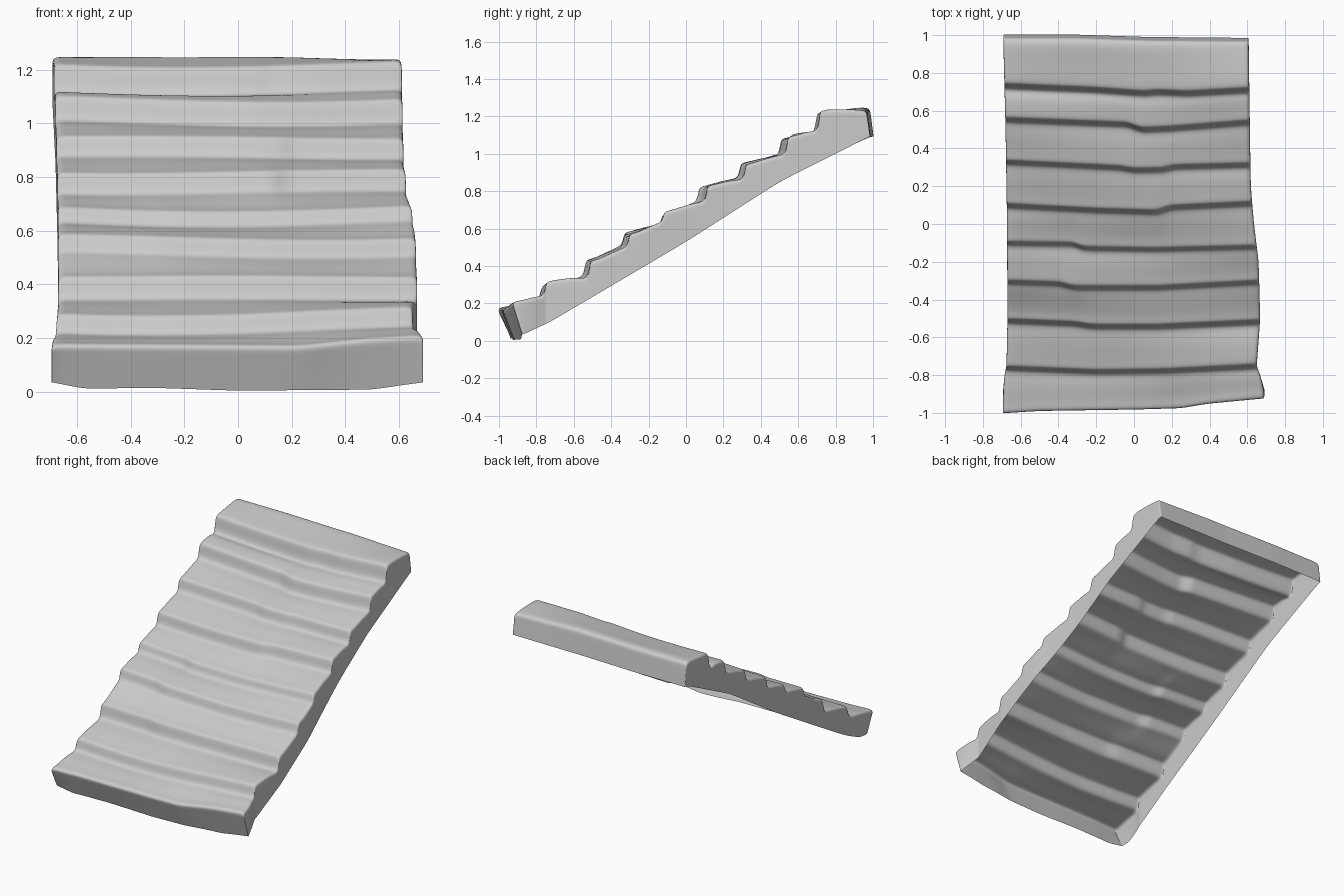
import bpy, bmesh, math

if "Cube" in bpy.data.objects:
    bpy.data.objects.remove(bpy.data.objects["Cube"])

def interp(pts, t):
    """Piecewise linear lookup in a list of (t, value) pairs."""
    if t <= pts[0][0]:
        return pts[0][1]
    for (a, va), (b, vb) in zip(pts, pts[1:]):
        if t <= b:
            return va + (vb - va) * (t - a) / (b - a)
    return pts[-1][1]

# Outline of the flight seen from above, and the sloping lower edge
LEFT = [(-1, -.695), (-.82, -.69), (-.75, -.675), (-.5, -.67), (0, -.672), (.5, -.68), (.97, -.692)]
RIGHT = [(-.95, .692), (-.85, .685), (-.75, .65), (-.5, .668), (-.2, .66), (0, .635), (.2, .618), (.97, .607)]
BASE = [(-.93, .008), (-.73, .10), (-.5, .235), (0, .53), (.5, .85), (.98, 1.092)]
FRONT = [(-.68, -1.005), (-.5, -.993), (0, -.985), (.22, -.978), (.35, -.955), (.68, -.922)]
BACK = [(-.68, .985), (-.3, .985), (.1, .972), (.6, .968)]

# Each riser: wavy line seen from above, foot height, nosing height
STEPS = [
    ([(-.68, -.76), (-.2, -.78), (.15, -.775), (.65, -.75)], .225, .292),
    ([(-.68, -.51), (-.32, -.525), (-.24, -.54), (.1, -.54), (.65, -.515)], .345, .428),
    ([(-.68, -.305), (-.40, -.315), (-.34, -.335), (.1, -.335), (.65, -.305)], .51, .575),
    ([(-.68, -.10), (-.33, -.105), (-.28, -.127), (.1, -.133), (.65, -.12)], .63, .683),
    ([(-.68, .10), (-.2, .075), (.13, .065), (.19, .09), (.62, .11)], .745, .82),
    ([(-.68, .33), (-.06, .30), (.0, .287), (.17, .29), (.22, .305), (.62, .315)], .875, .947),
    ([(-.68, .555), (-.02, .53), (.05, .502), (.2, .508), (.62, .54)], 1.005, 1.09),
    ([(-.68, .735), (-.2, .715), (.08, .695), (.14, .703), (.3, .695), (.62, .712)], 1.12, 1.218),
]

def column(x):
    """Profile points (y, z) of the treads and risers at one x position."""
    f = interp(FRONT, x)
    zf = interp([(-.7, .178), (.2, .172), (.45, .20), (.69, .213)], x)
    pts = [(f, zf - .012), (f + .012, zf + .004), (f + .05, zf + .006)]
    prev_y, prev_z = f + .05, zf + .006
    for k, (line, foot, top) in enumerate(STEPS):
        y = interp(line, x)
        lift = .008 * math.sin(3.1 * x + 1.7 * k) + .018 * (x * x - .2)
        if k == 0:
            lift += .02 * max(0, x)
        top += lift
        foot += lift
        pts += [((prev_y + y) / 2, (prev_z + foot) / 2 + .004),
                (y - .035, foot - .012), (y - .008, foot),
                (y + .002, top - .012), (y + .014, top + .003), (y + .05, top + .010)]
        prev_y, prev_z = y + .05, top + .010
    b = interp(BACK, x)
    zb = interp([(-.7, 1.248), (.2, 1.248), (.6, 1.235)], x)
    pts += [((prev_y + b) / 2, (prev_z + zb) / 2 + .002), (b - .05, zb), (b - .012, zb - .002), (b, zb - .018)]
    return pts

# Tread surface: columns across the width, tight near the sides
n = 32
ss = [0, .008, .03] + [.03 + .94 * i / n for i in range(1, n)] + [.97, .992, 1]
bm = bmesh.new()
grid = []
for s in ss:
    side = .012 if s in (0, 1) else 0
    nominal = -.68 + 1.32 * s
    col = []
    for y, z in column(nominal):
        x = interp(LEFT, y) * (1 - s) + interp(RIGHT, y) * s
        col.append(bm.verts.new((x, y, z - side)))
    grid.append(col)
for a, b in zip(grid, grid[1:]):
    for i in range(len(a) - 1):
        bm.faces.new((a[i], b[i], b[i + 1], a[i + 1]))

# Skirt walls: drop the outer loop to the sloping lower edge, open underneath
last = len(grid[0]) - 1
rim = ([c[0] for c in grid] + grid[-1][1:] +
       [c[last] for c in reversed(grid[:-1])] + grid[0][last - 1:0:-1])

def lower(v):
    x, y, z = v.co
    fy = max(0, min(1, (-.86 - y) / .08))
    by = max(0, min(1, (y - .9) / .07))
    ny = y + .06 * fy + .018 * by
    nz = interp(BASE, ny)
    if fy > 0:
        nz = nz * (1 - fy) + fy * interp([(-.69, .035), (-.58, .012), (-.3, .014), (0, .004), (.5, .008), (.69, .035)], x)
    return x, ny, nz

rings = [rim]
for t in (.12, .55, 1):
    ring = []
    for v in rim:
        end = lower(v)
        ring.append(bm.verts.new([c + (e - c) * t for c, e in zip(v.co, end)]))
    rings.append(ring)
for up, dn in zip(rings, rings[1:]):
    for i in range(len(rim)):
        j = (i + 1) % len(rim)
        bm.faces.new((up[i], dn[i], dn[j], up[j]))

bmesh.ops.recalc_face_normals(bm, faces=bm.faces)
if grid[10][10].link_faces[0].normal.z < 0:
    bmesh.ops.reverse_faces(bm, faces=bm.faces)
mesh = bpy.data.meshes.new("worn_stairs")
bm.to_mesh(mesh)
bm.free()
for p in mesh.polygons:
    p.use_smooth = True
stairs = bpy.data.objects.new("worn_stairs", mesh)
bpy.context.collection.objects.link(stairs)

# Soft, weathered edges
sub = stairs.modifiers.new("soften", 'SUBSURF')
sub.levels = sub.render_levels = 2
